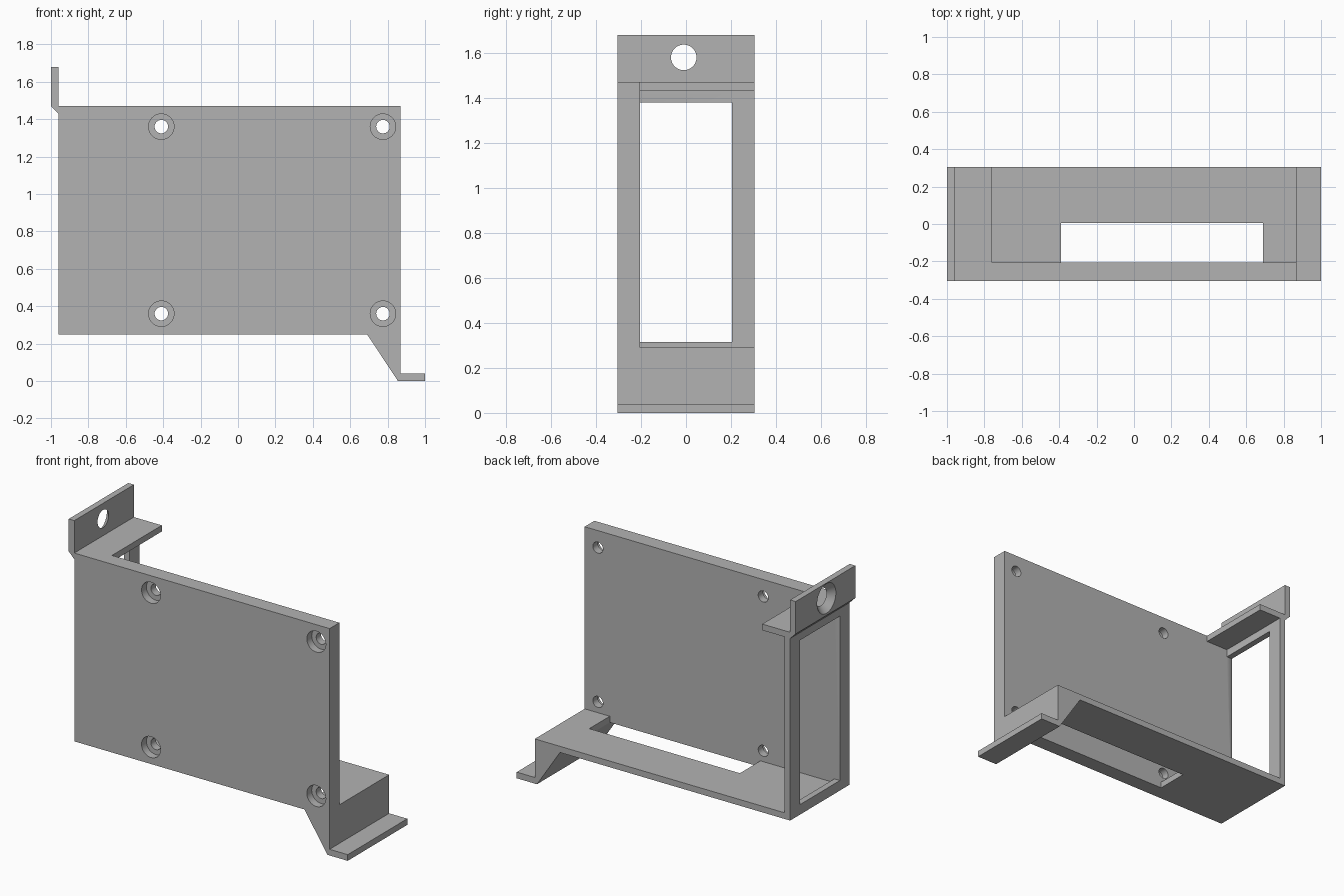
import bpy, bmesh, math
from mathutils import Matrix

cube = bpy.data.objects.get("Cube")
if cube:
    bpy.data.objects.remove(cube, do_unlink=True)

grey = bpy.data.materials.new("plain_grey")
grey.use_nodes = True
colour = (0.45, 0.45, 0.45, 1)
grey.diffuse_color = colour
grey.node_tree.nodes["Principled BSDF"].inputs["Base Color"].default_value = colour

BACK, FRONT, INNER = 0.305, -0.305, -0.205   # depth planes
SKIN = 0.04                                  # sheet thickness


def make_object(name, bm):
    bmesh.ops.recalc_face_normals(bm, faces=bm.faces[:])
    mesh = bpy.data.meshes.new(name)
    bm.to_mesh(mesh)
    bm.free()
    mesh.materials.append(grey)
    obj = bpy.data.objects.new(name, mesh)
    bpy.context.collection.objects.link(obj)
    return obj


def extrude_profile(name, outline, y0, y1):
    """Extrude an x-z outline along y."""
    bm = bmesh.new()
    face = bm.faces.new([bm.verts.new((x, y0, z)) for x, z in outline])
    moved = bmesh.ops.extrude_face_region(bm, geom=[face])["geom"]
    verts = [v for v in moved if isinstance(v, bmesh.types.BMVert)]
    bmesh.ops.translate(bm, verts=verts, vec=(0, y1 - y0, 0))
    return make_object(name, bm)


def box(name, x0, x1, y0, y1, z0, z1):
    return extrude_profile(name, [(x0, z0), (x1, z0), (x1, z1), (x0, z1)], y0, y1)


def drill(name, centre, axis, r1, r2, length):
    """Round cutter; r1 at the negative end of the axis, r2 at the positive."""
    turn = Matrix.Rotation(math.pi / 2, 4, "Y") if axis == "x" else Matrix.Rotation(-math.pi / 2, 4, "X")
    bm = bmesh.new()
    bmesh.ops.create_cone(bm, cap_ends=True, segments=48, radius1=r1, radius2=r2,
                          depth=length, matrix=Matrix.Translation(centre) @ turn)
    return make_object(name, bm)


def combine(target, other, operation):
    mod = target.modifiers.new(operation.lower(), "BOOLEAN")
    mod.operation, mod.solver, mod.object = operation, "EXACT", other
    bpy.context.view_layer.objects.active = target
    bpy.ops.object.modifier_apply(modifier=mod.name)
    bpy.data.objects.remove(other, do_unlink=True)


# Bent strip: tab, top shelf, side wall, floor and wedge foot in one profile
strip = [(-1, 1.68), (-0.96, 1.68), (-0.96, 1.47), (-0.76, 1.47), (-0.76, 1.43),
         (-0.92, 1.43), (-0.92, 0.29), (0.87, 0.29), (0.87, SKIN), (1, SKIN),
         (1, 0), (0.855, 0), (0.69, 0.25), (-0.96, 0.25), (-0.96, 1.43), (-1, 1.47)]
bracket = extrude_profile("mounting_bracket", strip, FRONT, BACK)

# Thick front plate
plate = box("front_plate", -0.96, 0.87, FRONT, INNER, 0.25, 1.47)
combine(bracket, plate, "UNION")

# Openings in the side wall and the floor
combine(bracket, box("wall_window", -1.1, -0.85, INNER, 0.205, 0.315, 1.38), "DIFFERENCE")
combine(bracket, box("floor_window", -0.39, 0.69, INNER, 0.005, 0.1, 0.4), "DIFFERENCE")

# Counterbored screw holes in the front plate
for x in (-0.41, 0.775):
    for z in (0.36, 1.36):
        combine(bracket, drill("screw_hole", (x, -0.25, z), "y", 0.036, 0.036, 0.3), "DIFFERENCE")
        combine(bracket, drill("counterbore", (x, FRONT, z), "y", 0.068, 0.068, 0.1), "DIFFERENCE")

# Countersunk hole in the tab, wider on the outside
combine(bracket, drill("tab_hole", (-0.98, -0.01, 1.58), "x", 0.116, 0.037, 0.08), "DIFFERENCE")

# Smooth the round walls, keep the bends crisp
bpy.ops.object.select_all(action="DESELECT")
bracket.select_set(True)
bpy.context.view_layer.objects.active = bracket
bpy.ops.object.shade_smooth_by_angle(angle=math.radians(30))
